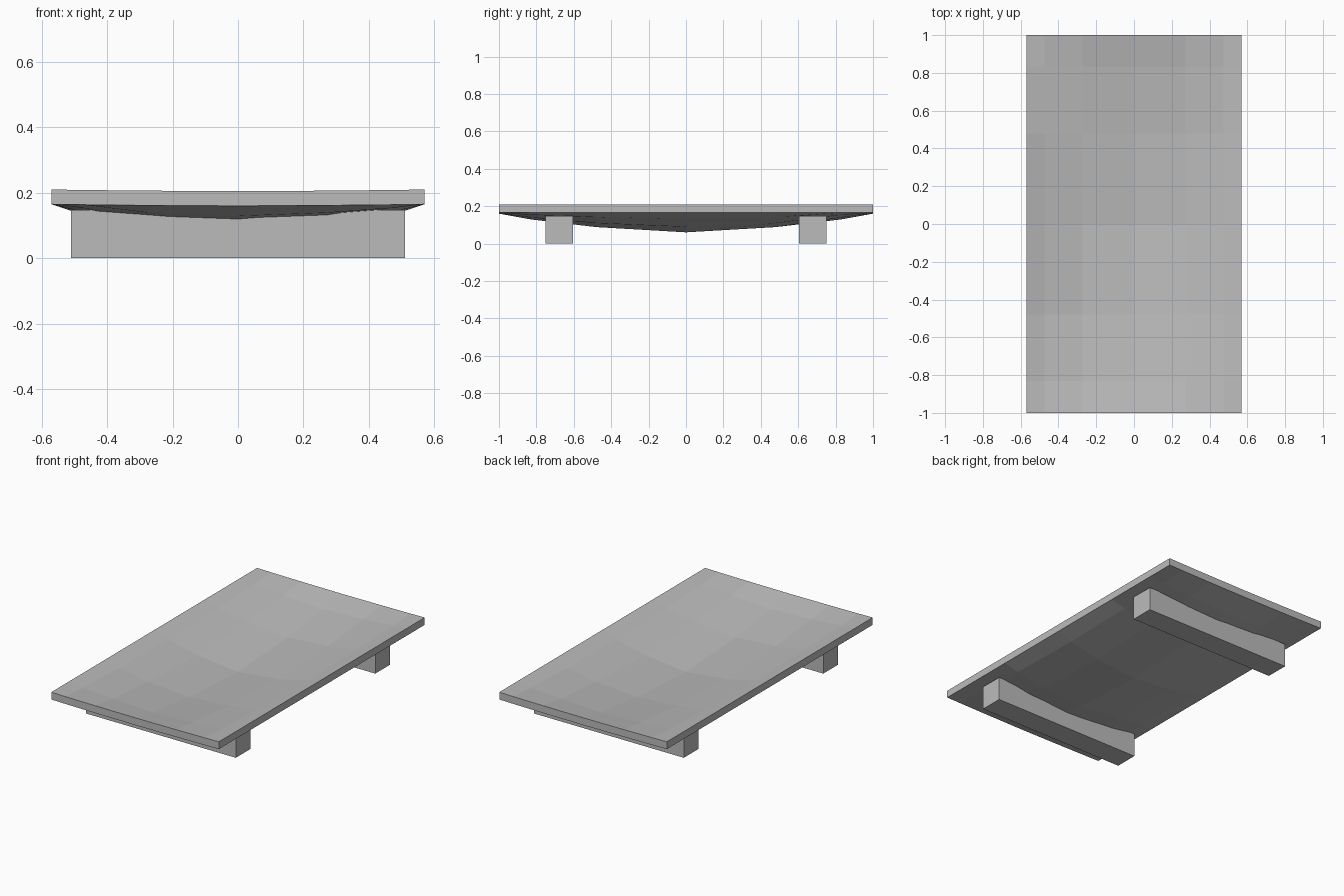
import bpy, bmesh

if "Cube" in bpy.data.objects:
    bpy.data.objects.remove(bpy.data.objects["Cube"])

HALF_W, THICK, RIM = 0.57, 0.045, 0.165
SAG, END_SAG = 0.10, 0.005
# Sag profile: fraction of the half length, fraction of the full sag
PROFILE = [(0, 1), (0.48, 0.72), (0.83, 0.31), (1, 0)]
STATIONS = [-p[0] for p in PROFILE[:0:-1]] + [p[0] for p in PROFILE]

grey = bpy.data.materials.new("plain grey")
grey.use_nodes = True
GREY = (0.5, 0.5, 0.5, 1)
grey.diffuse_color = GREY
grey.node_tree.nodes["Principled BSDF"].inputs["Base Color"].default_value = GREY


def fall(t):
    t = min(abs(t), 1)
    for (a, fa), (b, fb) in zip(PROFILE, PROFILE[1:]):
        if t <= b:
            return fa + (fb - fa) * (t - a) / (b - a)


def underside(x, y):
    return RIM - fall(x / HALF_W) * (END_SAG + SAG * fall(y))


def panel(name, xs, ys, top, bottom):
    """Closed slab over a grid, with height functions for both sides."""
    bm = bmesh.new()
    grids = [[[bm.verts.new((x, y, f(x, y))) for y in ys] for x in xs]
             for f in (top, bottom)]
    for g in grids:
        for a, b in zip(g, g[1:]):
            for j in range(len(ys) - 1):
                bm.faces.new((a[j], b[j], b[j + 1], a[j + 1]))

    # Walls around the border
    def border(g):
        return ([r[0] for r in g] + g[-1][1:]
                + [r[-1] for r in g[-2::-1]] + g[0][-2:0:-1])

    up, low = border(grids[0]), border(grids[1])
    for i in range(len(up)):
        bm.faces.new((up[i - 1], up[i], low[i], low[i - 1]))
    bmesh.ops.recalc_face_normals(bm, faces=bm.faces)
    mesh = bpy.data.meshes.new(name)
    bm.to_mesh(mesh)
    bm.free()
    mesh.materials.append(grey)
    obj = bpy.data.objects.new(name, mesh)
    bpy.context.collection.objects.link(obj)
    return obj


# Dished deck
panel("dished_deck", [s * HALF_W for s in STATIONS], STATIONS,
      lambda x, y: underside(x, y) + THICK, underside)

# Two cross beams, tops tucked into the deck
beam_x = [-0.51] + [s * HALF_W for s in STATIONS[1:-1]] + [0.51]
for name, side in (("front_beam", -1), ("back_beam", 1)):
    panel(name, beam_x, sorted((0.605 * side, 0.75 * side)),
          lambda x, y: min(0.147, underside(x, y) + THICK / 2),
          lambda x, y: 0)
